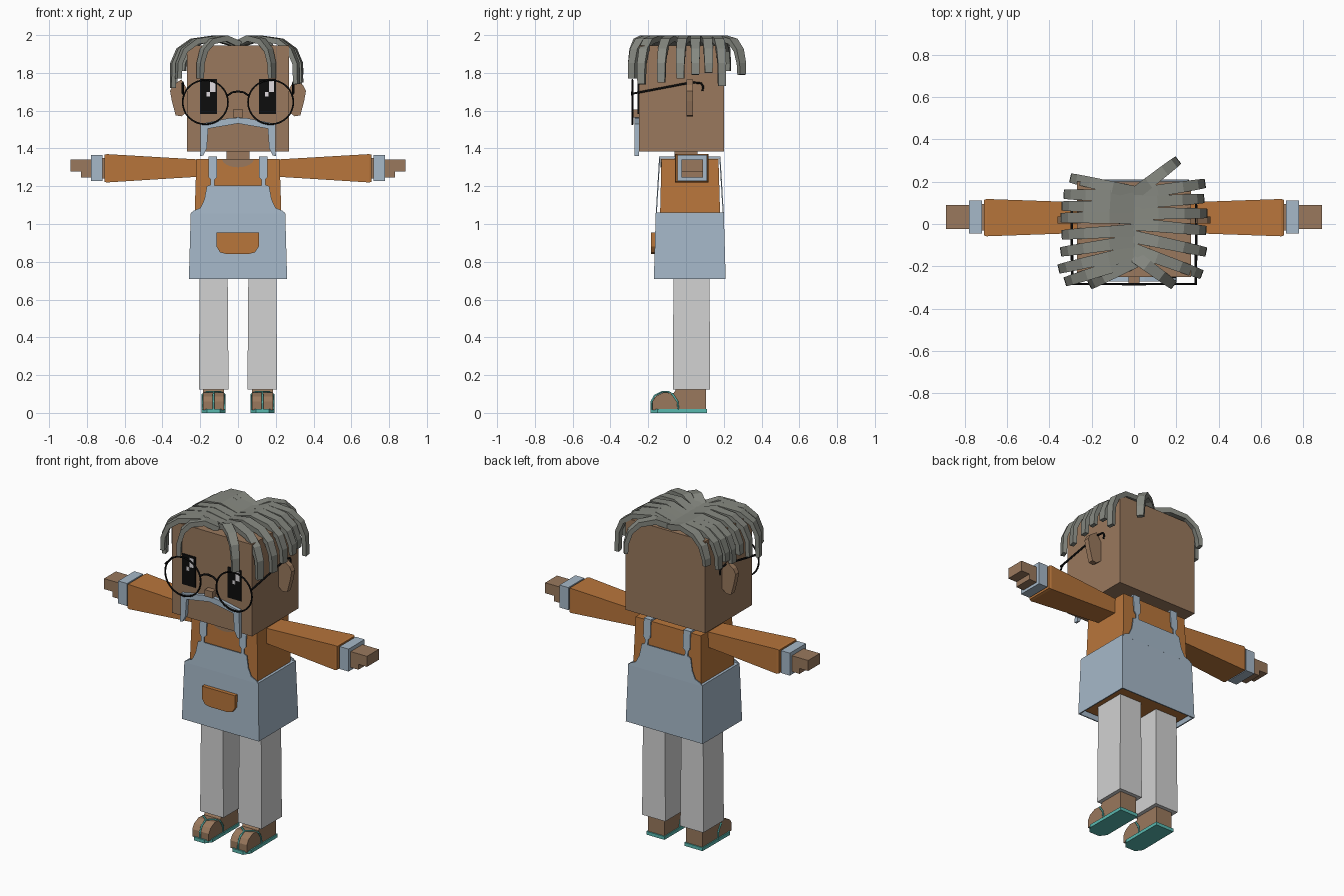
import bpy, bmesh, math
from mathutils import Vector

if "Cube" in bpy.data.objects:
    bpy.data.objects.remove(bpy.data.objects["Cube"])


def material(name, r, g, b):
    m = bpy.data.materials.new(name)
    m.use_nodes = True
    m.diffuse_color = (r, g, b, 1)
    m.node_tree.nodes["Principled BSDF"].inputs["Base Color"].default_value = (r, g, b, 1)
    return m


SKIN = material("brown_skin", .32, .19, .11)
ORANGE = material("orange_cloth", .48, .18, .044)
BLUE = material("pale_blue", .38, .48, .58)
GREY = material("light_grey_trousers", .64, .64, .64)
HAIR = material("grey_hair", .24, .25, .22)
TEAL = material("teal_sandal", .10, .48, .43)
BLACK = material("black", .004, .004, .004)
WHITE = material("white_glint", .75, .72, .75)


def loft(name, rings, mat):
    """Skin a list of point rings and cap both ends."""
    bm = bmesh.new()
    vs = [[bm.verts.new(p) for p in ring] for ring in rings]
    n = len(vs[0])
    for a, b in zip(vs, vs[1:]):
        for i in range(n):
            bm.faces.new((a[i], a[(i + 1) % n], b[(i + 1) % n], b[i]))
    bm.faces.new(vs[0])
    bm.faces.new(vs[-1])
    bmesh.ops.recalc_face_normals(bm, faces=bm.faces)
    me = bpy.data.meshes.new(name)
    bm.to_mesh(me)
    bm.free()
    me.materials.append(mat)
    ob = bpy.data.objects.new(name, me)
    bpy.context.collection.objects.link(ob)
    return ob


def rect(x0, x1, y0, y1, z):
    return [(x0, y0, z), (x1, y0, z), (x1, y1, z), (x0, y1, z)]


def box(name, x, y, z, mat):
    return loft(name, [rect(*x, *y, z[0]), rect(*x, *y, z[1])], mat)


def prism(name, pts, a, b, place, mat):
    return loft(name, [[place(u, v, d) for u, v in pts] for d in (a, b)], mat)


def tube(name, pts, radius, mat, cyclic=False):
    cu = bpy.data.curves.new(name, 'CURVE')
    cu.dimensions = '3D'
    cu.bevel_depth = radius
    cu.bevel_resolution = 1
    cu.use_fill_caps = True
    sp = cu.splines.new('POLY')
    sp.points.add(len(pts) - 1)
    for p, co in zip(sp.points, pts):
        p.co = (*co, 1)
    sp.use_cyclic_u = cyclic
    cu.materials.append(mat)
    ob = bpy.data.objects.new(name, cu)
    bpy.context.collection.objects.link(ob)


def strand(name, start_y, end_x, end_y, end_z):
    """Tapered lock that arches from the parting and hangs down."""
    out = Vector((end_x, end_y - start_y, 0))
    side = Vector((-out.y, out.x, 0)).normalized()
    path = [Vector((0, start_y, 0)) + out * f + Vector((0, 0, z)) for f, z in
            ((0, 1.95), (.35, 1.983), (.7, 1.967), (.9, 1.92), (.99, 1.85), (1, end_z))]
    rings = []
    for i, p in enumerate(path):
        tangent = path[min(i + 1, len(path) - 1)] - path[max(i - 1, 0)]
        up = side.cross(tangent.normalized())
        w, t = .030 - .002 * i, .017 - .001 * i
        rings.append([p + side * w + up * t, p - side * w + up * t,
                      p - side * w - up * t, p + side * w - up * t])
    loft(name, rings, HAIR)


# Head, neck and nose
box("head", (-.27, .27), (-.25, .2), (1.385, 1.945), SKIN)
box("neck", (-.06, .06), (-.06, .06), (1.33, 1.39), SKIN)
box("nose", (-.026, .026), (-.285, -.24), (1.565, 1.605), SKIN)

# Shirt, neckline and apron skirt, which is hollow underneath
loft("shirt", [rect(-.24, .24, -.145, .19, .73), rect(-.22, .22, -.13, .172, 1.345)], ORANGE)
prism("neckline", [(.085 * math.cos(a), 1.345 - .045 * math.sin(a))
                   for a in [math.pi * i / 8 for i in range(9)]], -.125, -.136,
      lambda u, v, d: (u, d, v), SKIN)
loft("apron_skirt", [rect(-.22, .22, -.13, .17, 1.055), rect(-.25, .25, -.16, .2, 1.06),
                     rect(-.26, .26, -.17, .21, .71), rect(-.253, .253, -.163, .203, .71),
                     rect(-.24, .24, -.15, .19, .76)], BLUE)
prism("pocket", [(-.113, .955), (.11, .955), (.11, .88), (.09, .85), (.06, .842),
                 (-.065, .842), (-.095, .85), (-.113, .88)], -.186, -.155,
      lambda u, v, d: (u, d, v), ORANGE)

BIB = [(0, 1.055), (.25, 1.055), (.235, 1.07), (.2, 1.085), (.178, 1.13), (.165, 1.2),
       (.145, 1.208), (.145, 1.235), (.157, 1.25), (.157, 1.358), (.11, 1.358),
       (.11, 1.25), (.125, 1.235), (.125, 1.205), (0, 1.205)]
EAR = [(.26, 1.6), (.3, 1.57), (.33, 1.575), (.35, 1.65), (.36, 1.705), (.345, 1.735),
       (.3, 1.765), (.285, 1.74), (.26, 1.7)]
MOUSTACHE = [(0, 1.563), (.05, 1.56), (.198, 1.53), (.2, 1.36), (.185, 1.362),
             (.165, 1.40), (.158, 1.505), (0, 1.532)]
FOOT = [(.105, .015), (.105, .13), (-.05, .13), (-.065, .105), (-.12, .108),
        (-.16, .088), (-.178, .06), (-.178, .015)]
SOLE = [(.067, .112), (.19, .112), (.192, -.15), (.165, -.188), (.095, -.188), (.067, -.15)]

for s, label in ((1, "left"), (-1, "right")):
    def front(u, v, d):
        return (s * u, d, v)

    def mx(a, b):
        return tuple(sorted((s * a, s * b)))

    # Bib panels and shoulder straps
    prism("front_bib_" + label, BIB, 0, .006,
          lambda u, v, d: (s * u, -.16 + (v - 1.06) * .06 + d, v), BLUE)
    prism("back_bib_" + label, BIB, 0, .006,
          lambda u, v, d: (s * u, .2 - (v - 1.06) * .06 - d, v), BLUE)
    box("shoulder_strap_" + label, mx(.11, .157), (-.142, .182), (1.347, 1.357), BLUE)

    # Arm with flared sleeve, cuff, palm and fingers
    loft("sleeve_" + label, [[(s * x, y, z) for y, z in ((a, c), (b, c), (b, d), (a, d))]
                             for x, a, b, c, d in ((.18, -.04, .1, 1.252, 1.34),
                                                   (.695, -.058, .118, 1.22, 1.37),
                                                   (.708, -.054, .114, 1.224, 1.366))], ORANGE)
    box("wrist_" + label, mx(.70, .73), (-.03, .095), (1.24, 1.35), SKIN)
    box("cuff_" + label, mx(.718, .778), (-.045, .11), (1.228, 1.365), BLUE)
    box("palm_" + label, mx(.77, .83), (-.024, .09), (1.245, 1.342), SKIN)
    box("fingers_" + label, mx(.82, .888), (-.024, .09), (1.278, 1.342), SKIN)

    # Leg, foot and sandal
    loft("leg_" + label, [rect(*mx(.05, .207), -.07, .128, .123),
                          rect(*mx(.055, .203), -.066, .124, .76)], GREY)
    prism("foot_" + label, FOOT, .073, .184, lambda u, v, d: (s * d, u, v), SKIN)
    prism("sandal_sole_" + label, SOLE, 0, .02, lambda u, v, d: (s * u, v, d), TEAL)
    for edge in (.07, .188):
        tube("sandal_strap_" + label,
             [(s * edge, -.04, .015), (s * edge, -.045, .06), (s * edge, -.07, .098),
              (s * (edge * .6 + .0515), -.095, .112), (s * .129, -.125, .112),
              (s * .129, -.165, .092), (s * .129, -.183, .06), (s * .129, -.183, .015)],
             .005, TEAL)

    # Ear and drooping moustache
    prism("ear_" + label, EAR, .003, .036, front, SKIN)
    prism("moustache_" + label, MOUSTACHE, -.272, -.248, front, BLUE)

    # Tall eye with glints
    cx = s * .155
    box("eye_" + label, (cx - .045, cx + .045), (-.256, -.249), (1.582, 1.768), BLACK)
    box("eye_glint_" + label, (cx + .008, cx + .036), (-.258, -.255), (1.7, 1.756), WHITE)
    box("small_glint_" + label, (cx - .012, cx + .006), (-.258, -.255), (1.675, 1.698), WHITE)

    # Spectacle ring and side arm hooked over the ear
    ring = [2 * math.pi * i / 32 for i in range(32)]
    tube("lens_ring_" + label, [(s * .173 + .12 * math.cos(a), -.284, 1.645 + .117 * math.sin(a))
                                for a in ring], .005, BLACK, True)
    tube("glasses_arm_" + label, [(s * .292, -.284, 1.69), (s * .293, -.1, 1.725),
                                  (s * .293, .03, 1.75), (s * .293, .08, 1.745),
                                  (s * .293, .09, 1.73), (s * .293, .088, 1.705)], .006, BLACK)

tube("glasses_bridge", [(-.056, -.284, 1.68), (-.03, -.284, 1.697), (0, -.284, 1.702),
                        (.03, -.284, 1.697), (.056, -.284, 1.68)], .006, BLACK)

# Locks: root y, then tip x, y and z
LOCKS = [
    (.15, -.29, .215, 1.81), (.13, -.32, .14, 1.77), (.08, -.33, .085, 1.80),
    (.03, -.335, .03, 1.77), (-.03, -.33, -.05, 1.79), (-.08, -.335, -.13, 1.75),
    (-.13, -.345, -.21, 1.72), (-.17, -.315, -.27, 1.77), (-.18, -.2, -.283, 1.77),
    (.14, .2, .295, 1.79), (.14, .325, .19, 1.73), (.1, .32, .12, 1.80),
    (.05, .335, .05, 1.79), (0, .33, -.03, 1.77), (-.06, .33, -.13, 1.75),
    (-.12, .31, -.235, 1.74), (-.15, .18, -.283, 1.77)]
for i, lock in enumerate(LOCKS):
    strand("hair_lock_%02d" % (i + 1), *lock)
